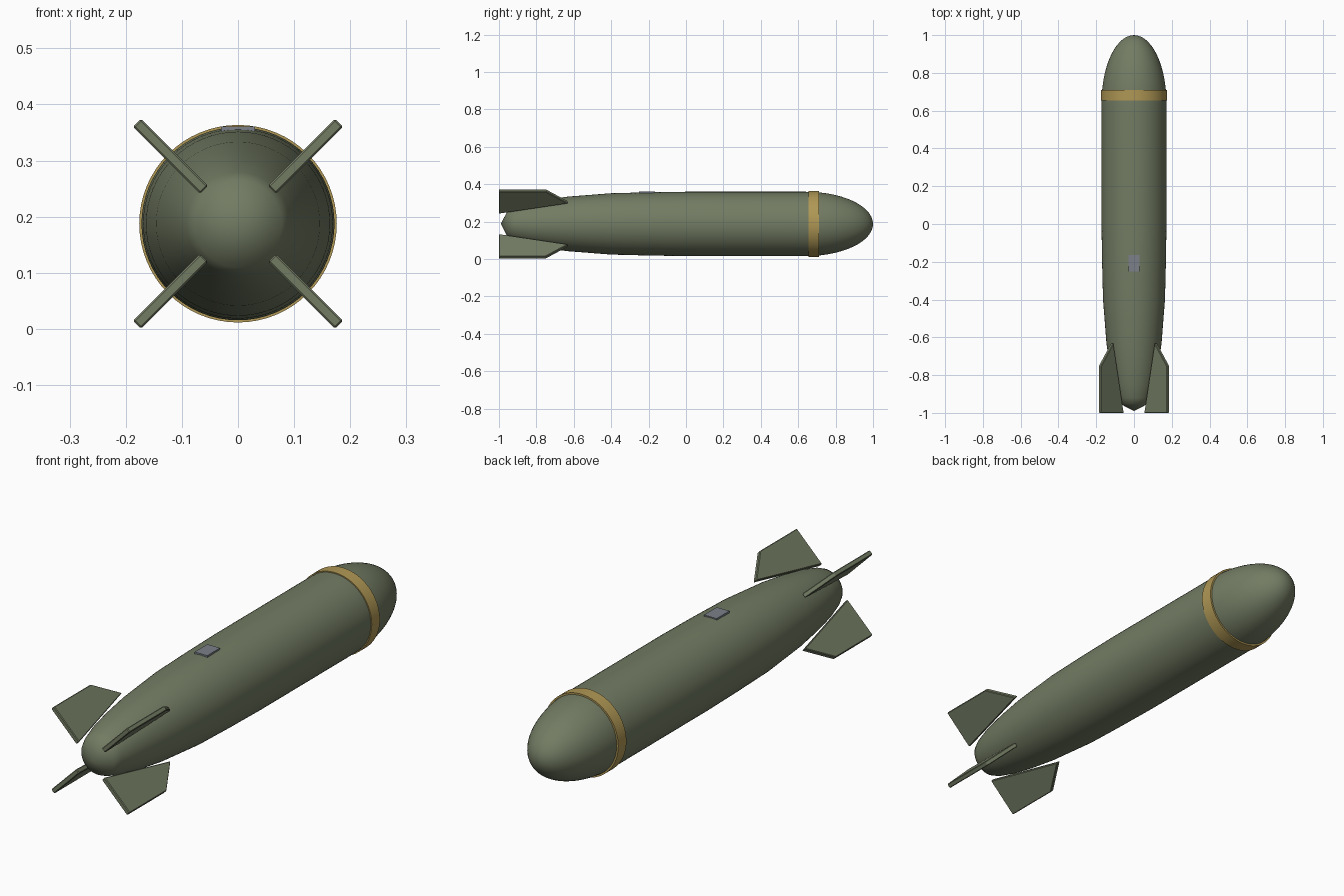
import bpy, bmesh, math
from mathutils import Vector, Matrix

if "Cube" in bpy.data.objects:
    bpy.data.objects.remove(bpy.data.objects["Cube"])

CZ = 0.1875   # height of the long axis


def material(name, rgb):
    m = bpy.data.materials.new(name)
    m.diffuse_color = (*rgb, 1)
    m.use_nodes = True
    m.node_tree.nodes["Principled BSDF"].inputs["Base Color"].default_value = m.diffuse_color
    return m


OLIVE = material("olive", (0.17, 0.2, 0.125))
GOLD = material("gold", (0.43, 0.31, 0.09))
STEEL = material("steel", (0.2, 0.22, 0.25))


def finish(bm, name, mat, smooth=None):
    bmesh.ops.recalc_face_normals(bm, faces=bm.faces)
    me = bpy.data.meshes.new(name)
    bm.to_mesh(me)
    bm.free()
    me.materials.append(mat)
    ob = bpy.data.objects.new(name, me)
    bpy.context.collection.objects.link(ob)
    if smooth:
        bpy.ops.object.select_all(action='DESELECT')
        ob.select_set(True)
        bpy.context.view_layer.objects.active = ob
        bpy.ops.object.shade_smooth_by_angle(angle=math.radians(smooth))
    return ob


def lathe(name, profile, mat, closed=False, steps=64):
    """Revolve (y, radius) points about the long axis."""
    bm = bmesh.new()
    vs = [bm.verts.new((r, y, CZ)) for y, r in profile]
    es = [bm.edges.new(p) for p in zip(vs, vs[1:])]
    if closed:
        es.append(bm.edges.new((vs[-1], vs[0])))
    bmesh.ops.spin(bm, geom=vs + es, cent=(0, 0, CZ), axis=(0, 1, 0),
                   angle=2 * math.pi, steps=steps)
    bmesh.ops.remove_doubles(bm, verts=bm.verts, dist=1e-5)
    return finish(bm, name, mat, 40)


# Body: blunt tail, long taper, straight barrel, elliptical nose
tail = [(-0.99, 0), (-0.95, 0.078), (-0.92, 0.092), (-0.85, 0.112), (-0.75, 0.13),
        (-0.63, 0.146), (-0.4, 0.164), (-0.2, 0.169), (0, 0.172), (0.6, 0.172)]
nose = [(0.64 + 0.36 * math.sin(a), 0.172 * math.cos(a))
        for a in (math.pi / 2 * i / 14 for i in range(14))]
lathe("body", tail + nose + [(1.0, 0)], OLIVE)

# Coloured ring behind the nose
lathe("nose_band", [(0.655, 0.165), (0.655, 0.176), (0.71, 0.176), (0.71, 0.165)],
      GOLD, closed=True)

# Four tail fins set diagonally
FIN = [(-1, 0.085), (-1, 0.2545), (-0.75, 0.2545), (-0.63, 0.163)]
THICK = 0.02
for i in range(4):
    bm = bmesh.new()
    face = bm.faces.new([bm.verts.new((r, y, -THICK / 2)) for y, r in FIN])
    ext = bmesh.ops.extrude_face_region(bm, geom=[face])
    bmesh.ops.translate(bm, vec=(0, 0, THICK), verts=[
        v for v in ext["geom"] if isinstance(v, bmesh.types.BMVert)])
    bmesh.ops.recalc_face_normals(bm, faces=bm.faces)
    bmesh.ops.bevel(bm, geom=bm.edges[:], offset=0.003, segments=1, affect='EDGES')
    bm.transform(Matrix.Translation((0, 0, CZ))
                 @ Matrix.Rotation(math.radians(45 + 90 * i), 4, 'Y'))
    finish(bm, f"tail_fin_{i + 1}", OLIVE)

# Small plate on top of the barrel
bm = bmesh.new()
bmesh.ops.create_cube(bm, size=1)
bm.transform(Matrix.Translation((0, -0.208, 0.35)) @ Matrix.Diagonal((0.06, 0.086, 0.022, 1)))
finish(bm, "top_plate", STEEL)
